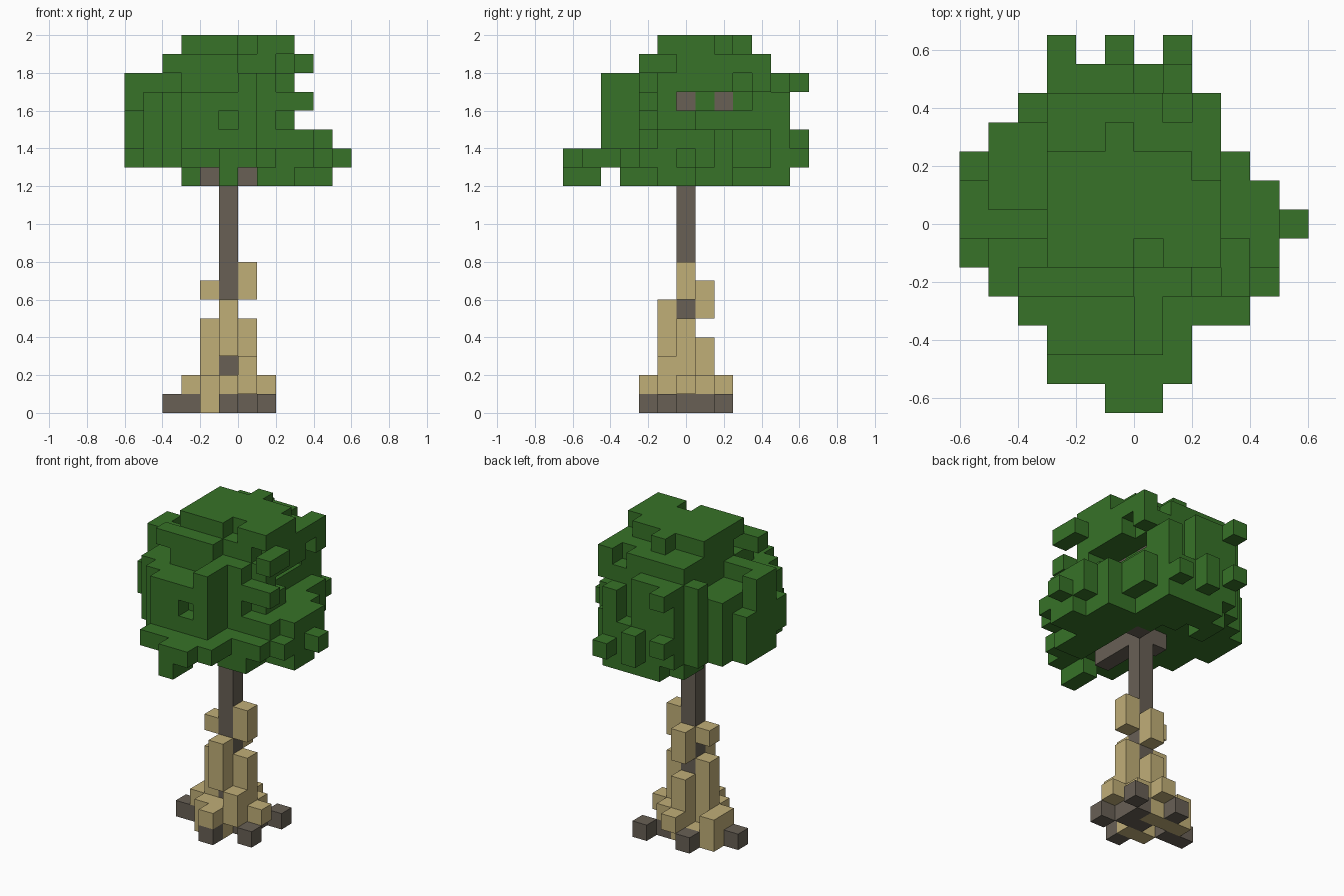
import bpy
import bmesh
from mathutils import Vector

CELL = 0.1

cube = bpy.data.objects.get("Cube")
if cube:
    bpy.data.objects.remove(cube, do_unlink=True)


def material(name, rgb):
    mat = bpy.data.materials.new(name)
    mat.use_nodes = True
    colour = (*rgb, 1)
    mat.diffuse_color = colour
    mat.node_tree.nodes["Principled BSDF"].inputs["Base Color"].default_value = colour
    return mat


def block(x0, x1, y0, y1, z0, z1):
    """Cells of a box, with inclusive cell limits."""
    return {(x, y, z) for x in range(x0, x1 + 1)
            for y in range(y0, y1 + 1) for z in range(z0, z1 + 1)}


def column(x, y, z0, z1):
    return block(x, x, y, y, z0, z1)


def disc(x0, x1, y0, y1, z):
    """Cells of a round layer that fits inside the given limits."""
    cx, cy = (x0 + x1) / 2, (y0 + y1) / 2
    rx, ry = (x1 - x0 + 1) / 2, (y1 - y0 + 1) / 2
    return {c for c in block(x0, x1, y0, y1, z, z)
            if ((c[0] - cx) / rx) ** 2 + ((c[1] - cy) / ry) ** 2 <= 1}


def build(name, cells, solid, mat):
    """Mesh the exposed sides of the cells."""
    bm = bmesh.new()
    corners = {}

    def vert(p):
        key = tuple(round(2 * v) for v in p)
        if key not in corners:
            corners[key] = bm.verts.new(p * CELL)
        return corners[key]

    for cell in sorted(cells):
        centre = Vector(cell) + Vector((0.5, 0, 0.5))
        for axis in range(3):
            for sign in (-1, 1):
                near = list(cell)
                near[axis] += sign
                if tuple(near) in solid:
                    continue
                n, u, v = Vector(), Vector(), Vector()
                n[axis] = sign / 2
                u[(axis + 1) % 3] = sign / 2
                v[(axis + 2) % 3] = 0.5
                bm.faces.new([vert(centre + n + a * u + b * v)
                              for a, b in ((-1, -1), (1, -1), (1, 1), (-1, 1))])
    mesh = bpy.data.meshes.new(name)
    bm.to_mesh(mesh)
    bm.free()
    mesh.materials.append(mat)
    bpy.context.collection.objects.link(bpy.data.objects.new(name, mesh))


# Trunk with roots and branches
trunk = column(-1, 0, 0, 17) | block(-4, -3, 0, 0, 0, 0)
for x, y in ((-1, -2), (1, -1), (1, 2), (-2, 2), (0, 1), (0, 0)):
    trunk |= column(x, y, 0, 0)
trunk |= block(-1, -1, -3, -1, 12, 12) | column(-2, 0, 12, 12) | column(0, 1, 12, 12)
trunk |= column(0, 0, 16, 16) | block(-1, 0, 2, 2, 16, 16) | column(-1, 1, 16, 16)

# Pale growth climbing the trunk
growth = set()
for x, y, low, high in ((0, 0, 1, 4), (0, 0, 6, 7), (-1, -1, 0, 1), (-1, -1, 3, 5),
                        (-1, 1, 0, 3), (-1, 1, 5, 6), (-2, 0, 1, 4), (-2, 0, 6, 6),
                        (-2, -1, 0, 1), (0, -1, 1, 2), (-1, -2, 1, 1), (-3, 1, 0, 1),
                        (-3, 0, 1, 1), (1, 0, 1, 1), (-2, 1, 0, 0), (0, 1, 1, 1),
                        (-1, 2, 1, 1)):
    growth |= column(x, y, low, high)

# Rounded canopy layers
leaves = disc(-6, 4, -5, 5, 13) | disc(-6, 4, -4, 5, 14)
for z in (15, 16, 17):
    leaves |= disc(-6, 2, -4, 5, z)
leaves |= disc(-3, 2, -2, 4, 18) | block(-4, -1, -2, -2, 18, 18)
leaves |= block(-3, 2, 3, 4, 18, 18) | column(2, 4, 17, 17)

# Flat crown
leaves |= block(-3, 1, -1, 2, 19, 19) | block(2, 2, -1, 1, 19, 19)
leaves |= column(-1, 3, 18, 19)
leaves -= column(0, -1, 19, 19) | block(0, 1, -2, -2, 18, 18) | column(1, 4, 18, 18)
leaves |= block(3, 3, -2, -1, 18, 18)

# Front wall with a gap
leaves -= block(-3, -1, -4, -3, 17, 17) | block(1, 3, -4, -3, 14, 17)
leaves |= block(-3, 0, -4, -4, 14, 16) | block(0, 0, -4, -3, 14, 17)
leaves -= column(-1, -4, 15, 15)

# Hollows in the right and left sides of the canopy
leaves -= block(1, 2, 0, 3, 16, 16) | block(2, 2, 1, 3, 15, 15)
leaves -= block(-6, -4, -3, -1, 17, 17) | block(-5, -4, 1, 3, 17, 17)
leaves -= column(-6, 2, 16, 17) | column(-6, -1, 16, 16) | column(-6, -1, 13, 13)

# Hanging clumps under the canopy
leaves |= block(-1, 0, -6, -5, 13, 13) | block(-1, -1, -6, -5, 12, 12)
leaves |= block(1, 2, -3, 0, 12, 12) | block(3, 4, -1, 0, 12, 12)
leaves |= block(0, 3, 1, 2, 12, 12) | block(-1, 1, 3, 3, 12, 12)
leaves |= block(-2, 1, 4, 5, 12, 12) | block(-3, -3, 3, 4, 12, 12)

# Single tufts
leaves |= column(5, 0, 13, 13) | block(1, 3, -2, -2, 16, 16)
leaves |= column(1, 5, 14, 16)

# Trim to the canopy's plan, one span per row from front to back
spans = ((-1, 0), (-3, 1), (-3, 1), (-4, 3), (-5, 4), (-6, 4), (-6, 5),
         (-6, 4), (-6, 3), (-5, 2), (-4, 2), (-4, 1))
plan = set()
for y, (left, right) in enumerate(spans, start=-6):
    plan |= block(left, right, y, y, 12, 19)
leaves &= plan

# Tufts sticking out at the back
leaves |= column(-3, 6, 17, 17) | column(-3, 6, 14, 14)
leaves |= column(-1, 6, 13, 14) | column(1, 6, 13, 13)

growth -= trunk
leaves -= trunk
solid = trunk | growth | leaves
build("trunk", trunk, solid, material("dark bark", (0.138, 0.117, 0.091)))
build("trunk_growth", growth, solid, material("pale tan", (0.530, 0.425, 0.187)))
build("canopy", leaves, solid, material("leaf green", (0.038, 0.170, 0.021)))
